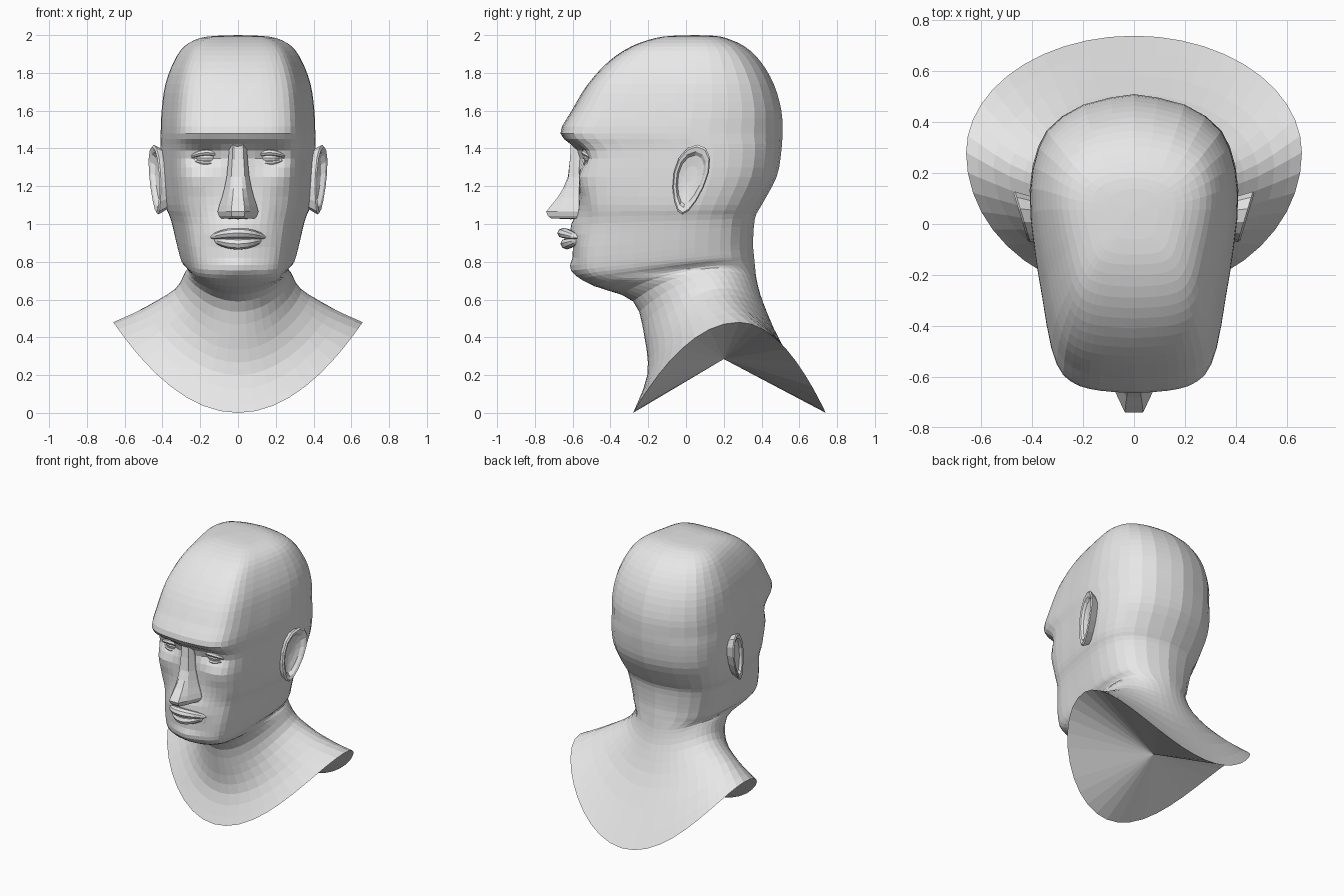
import bpy
import bmesh
from math import sin, cos, pi, exp, sqrt

cube = bpy.data.objects.get("Cube")
if cube:
    bpy.data.objects.remove(cube)

# One matte colour for the whole bust
clay = bpy.data.materials.new("pale_grey_clay")
clay.use_nodes = True
GREY = (0.8, 0.8, 0.8, 1)
clay.diffuse_color = GREY
clay.node_tree.nodes["Principled BSDF"].inputs["Base Color"].default_value = GREY


def skin(name, rings, first, last):
    """Join closed rings of points into a solid that ends in two apex points."""
    bm = bmesh.new()
    loops = [[bm.verts.new(point) for point in ring] for ring in rings]
    count = len(loops[0])
    for upper, lower in zip(loops, loops[1:]):
        for i in range(count):
            j = (i + 1) % count
            bm.faces.new((upper[i], lower[i], lower[j], upper[j]))
    for tip, loop in ((first, loops[0]), (last, loops[-1])):
        apex = bm.verts.new(tip)
        for i in range(count):
            bm.faces.new((apex, loop[i], loop[(i + 1) % count]))
    bmesh.ops.recalc_face_normals(bm, faces=bm.faces)
    mesh = bpy.data.meshes.new(name)
    bm.to_mesh(mesh)
    bm.free()
    mesh.materials.append(clay)
    obj = bpy.data.objects.new(name, mesh)
    bpy.context.collection.objects.link(obj)


def spline(keys, t):
    """Smooth curve through keys, t running from 0 to 1."""
    s = t * (len(keys) - 1)
    i = min(int(s), len(keys) - 2)
    f = s - i
    a, b, c, d = (keys[max(0, min(len(keys) - 1, i + step))] for step in (-1, 0, 1, 2))
    return [q + f * (r - p + f * (2 * p - 5 * q + 4 * r - u + f * (3 * (q - r) + u - p))) / 2
            for p, q, r, u in zip(a, b, c, d)]


def bump(x, z, cx, cz, width, height):
    return exp(-((abs(x) - cx) / width) ** 2 - ((z - cz) / height) ** 2)


# Half outline of a head slice: width share, depth share from face to nape
SLICE = [(0, 0), (.2, .004), (.4, .012), (.56, .03), (.7, .07), (.8, .16), (.88, .32),
         (.95, .47), (1, .64), (.95, .78), (.8, .89), (.45, .97), (0, 1)]

# Level head slices: height, front y, back y, half width
HEAD = [(1.997, -.06, .14, .1), (1.985, -.16, .21, .2), (1.94, -.29, .31, .285),
        (1.86, -.41, .395, .34), (1.74, -.52, .465, .385), (1.6, -.605, .505, .405),
        (1.48, -.665, .51, .41), (1.39, -.585, .505, .41), (1.25, -.57, .48, .405),
        (1.1, -.57, .4, .385)]

# Sloping slices: front z, back z, front y, back y, half width, side lift, roundness
NECK = [(1, 1.03, -.57, .365, .355, 0, 0),
        (.82, .9, -.58, .355, .32, 0, 0),
        (.73, .83, -.565, .36, .3, .01, 0),
        (.67, .78, -.48, .365, .28, .04, .1),
        (.59, .7, -.28, .375, .285, .1, .8),
        (.4, .58, -.22, .41, .335, .15, 1),
        (.2, .36, -.205, .51, .49, .27, 1),
        (0, 0, -.28, .74, .66, .48, 1)]

BODY = [(z, z, front, back, w, 0, 0) for z, front, back, w in HEAD] + NECK
HALF = 22


def body_point(key, i):
    front_z, back_z, front_y, back_y, w, lift, roundness = key
    side = 1 if i <= HALF else -1
    u = i / HALF if side > 0 else 2 - i / HALF
    fx, fy = spline(SLICE, u)
    c = cos(pi * u)
    fx += (sin(pi * u) - fx) * roundness
    fy += (.55 - (.55 if c > 0 else .45) * c - fy) * roundness
    x = side * w * fx
    y = front_y + (back_y - front_y) * fy
    z = front_z + (back_z - front_z) * fy + lift * fx * fx
    if fy < .3 and z > .65:
        # Eye sockets, cheekbones, hollow cheeks, muzzle and chin
        y += .045 * bump(x, z, .17, 1.36, .1, .055)
        y -= .02 * bump(x, z, .23, 1.24, .09, .07)
        y += .02 * bump(x, z, .24, 1.02, .07, .12)
        y -= .045 * bump(x, z, 0, .96, .15, .09)
        y -= .035 * bump(x, z, 0, .77, .11, .06)
    return x, y, z


def sample(keys, steps):
    return [spline(keys, s / steps) for s in range(steps + 1)]


# Head, neck and shoulders, closed below by a shallow hollow
slices = sample(BODY, 3 * (len(BODY) - 1))
skin("head_and_shoulders", [[body_point(key, i) for i in range(2 * HALF)] for key in slices],
     (0, .05, 2), (0, .2, .285))

# Nose: height, ridge y, half width
NOSE = [(1.42, -.6, .045), (1.25, -.625, .06), (1.14, -.68, .085), (1.065, -.74, .108),
        (1.03, -.715, .09)]
rings = []
for z, y, w in sample(NOSE, 8):
    half = [(w / 3, y), (.6 * w, .5 * y - .31), (w, -.58), (w, -.52)]
    rings.append([(px, py, z) for px, py in half] + [(-px, py, z) for px, py in half[::-1]])
skin("nose", rings, (0, -.57, 1.45), (0, -.61, 1.025))


def roll(name, centre, half, bend_y, bend_z, ry, rz, sides=8, steps=10):
    """Tapered roll across the face whose ends bend back and up or down."""
    cx, cy, cz = centre

    def spot(t):
        return cx + half * t, cy + bend_y * t * t, cz + bend_z * t * t

    turns = [2 * pi * k / sides for k in range(sides)]
    loops = []
    for s in range(1, steps):
        t = 2 * s / steps - 1
        x, y, z = spot(t)
        f = sqrt(1 - t * t)
        loops.append([(x, y + ry * f * cos(a), z + rz * f * sin(a)) for a in turns])
    skin(name, loops, spot(-1), spot(1))


# Lips
roll("upper_lip", (0, -.645, .952), .155, .085, -.025, .037, .028)
roll("lower_lip", (0, -.63, .895), .14, .075, .025, .035, .03)


def ear_ring(side, scale, depth, sides=14):
    """Tilted egg outline, wider at the top, leaning out towards the back."""
    ring = []
    for k in range(sides):
        s, c = sin(2 * pi * k / sides), cos(2 * pi * k / sides)
        y = .02 + scale * ((.09 + .025 * c) * s + .04 * c)
        ring.append((side * (.437 + .3 * y - depth), y, 1.235 + scale * .185 * c))
    return ring


for label, side in (("left", 1), ("right", -1)):
    # Eyes with heavy lids
    ex = side * .165
    bpy.ops.mesh.primitive_uv_sphere_add(segments=14, ring_count=8, radius=.065,
                                         location=(ex, -.478, 1.35))
    eye = bpy.context.object
    eye.name = label + "_eyeball"
    eye.scale = (1.1, 1, .6)
    eye.data.materials.append(clay)
    roll(label + "_upper_eyelid", (ex, -.53, 1.378), .095, .03, -.025, .025, .018)
    roll(label + "_lower_eyelid", (ex, -.525, 1.322), .085, .025, .02, .02, .013)
    # Ears: root, back, folded rim and hollow bowl
    folds = [(.72, .1), (.95, .025), (1, .008), (.94, 0), (.8, .006), (.7, .025), (.4, .035)]
    skin(label + "_ear", [ear_ring(side, scale, depth) for scale, depth in folds],
         (side * .34, .02, 1.24), (side * .4, .01, 1.22))
